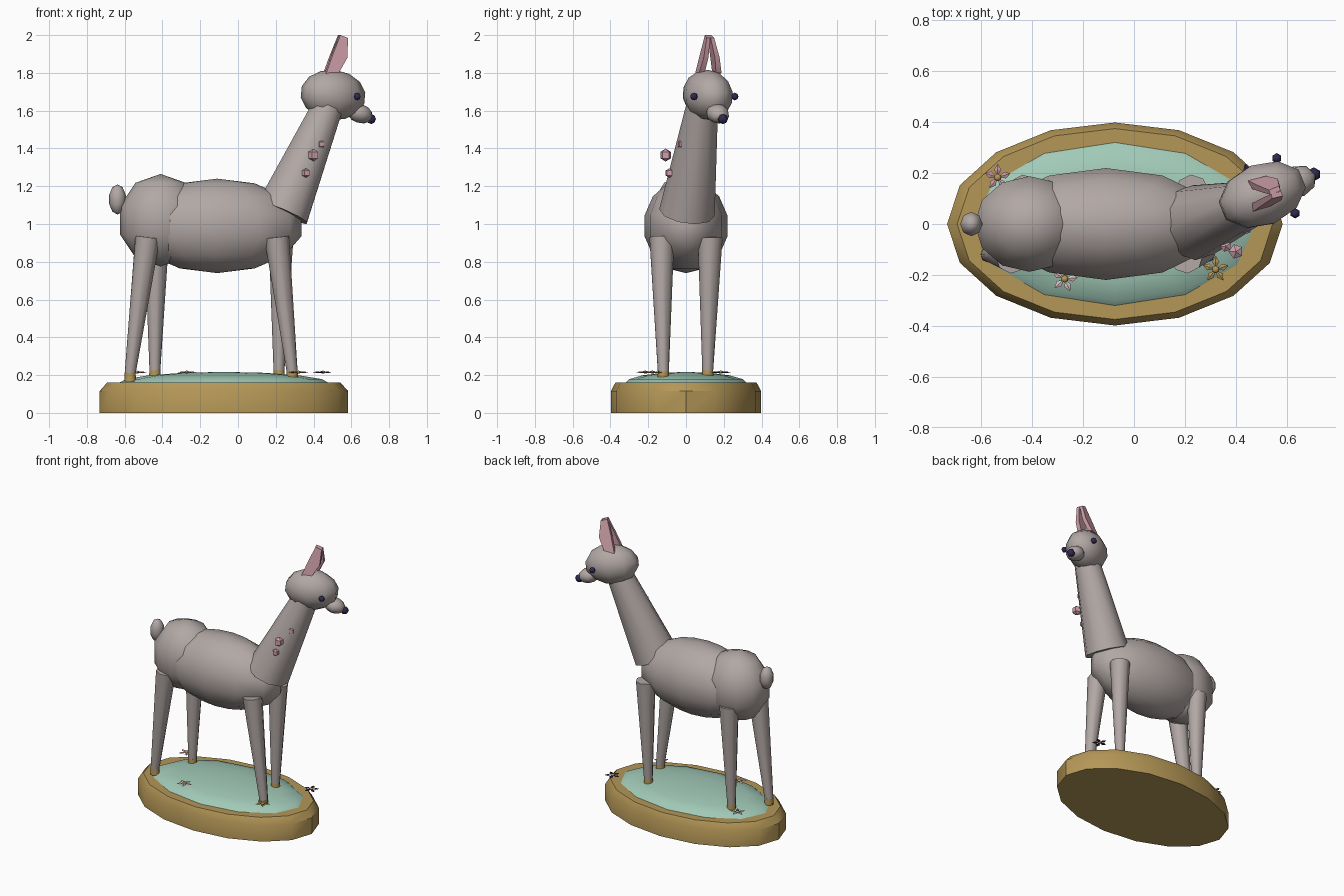
import bpy, bmesh, math
from mathutils import Vector, Matrix

if "Cube" in bpy.data.objects:
    bpy.data.objects.remove(bpy.data.objects["Cube"])

def mat(name, r, g, b):
    m = bpy.data.materials.new(name)
    m.diffuse_color = (r, g, b, 1)
    m.use_nodes = True
    m.node_tree.nodes["Principled BSDF"].inputs["Base Color"].default_value = m.diffuse_color
    return m

GREY = mat("warm_grey", .445, .392, .376)
GOLD = mat("gold", .46, .31, .095)
MINT = mat("mint", .36, .59, .48)
PINK = mat("pink", .62, .35, .40)
PALE = mat("pale_pink", .74, .54, .55)
DARK = mat("dark_purple", .030, .022, .085)

def finish(name, bm, material, angle=60):
    """Turn a bmesh into an object, smooth below the given edge angle."""
    bmesh.ops.recalc_face_normals(bm, faces=bm.faces)
    for f in bm.faces:
        f.smooth = True
    for e in bm.edges:
        e.smooth = e.calc_face_angle(0) < math.radians(angle)
    me = bpy.data.meshes.new(name)
    bm.to_mesh(me)
    bm.free()
    me.materials.append(material)
    ob = bpy.data.objects.new(name, me)
    bpy.context.collection.objects.link(ob)
    return ob

def ball(name, c, size, material, seg=12, rings=7, yaw=0, pitch=0, angle=80):
    bm = bmesh.new()
    bmesh.ops.create_uvsphere(bm, u_segments=seg, v_segments=rings, radius=1)
    m = (Matrix.Translation(c) @ Matrix.Rotation(math.radians(yaw), 4, 'Z')
         @ Matrix.Rotation(math.radians(pitch), 4, 'Y') @ Matrix.Diagonal((*size, 1)))
    bm.transform(m)
    return finish(name, bm, material, angle)

def taper(name, a, b, ra, rb, material, seg=8):
    a, b = Vector(a), Vector(b)
    bm = bmesh.new()
    bmesh.ops.create_cone(bm, cap_ends=True, segments=seg, radius1=ra, radius2=rb,
                          depth=(b - a).length)
    rot = (b - a).to_track_quat('Z', 'Y').to_matrix().to_4x4()
    bm.transform(Matrix.Translation((a + b) / 2) @ rot)
    return finish(name, bm, material)

# Oval plinth with bevelled rim
bm = bmesh.new()
rings = []
for z, s in ((0, 1), (.115, 1), (.16, .94)):
    rings.append([bm.verts.new((-.075 + .658 * s * math.cos(i * math.pi / 8),
                                .398 * s * math.sin(i * math.pi / 8), z)) for i in range(16)])
for lo, hi in zip(rings, rings[1:]):
    for i in range(16):
        j = (i + 1) % 16
        bm.faces.new((lo[i], lo[j], hi[j], hi[i]))
bm.faces.new(rings[0])
bm.faces.new(rings[-1])
finish("plinth", bm, GOLD, 35)

# Grassy dome
ball("mint_mound", (-.075, 0, .155), (.562, .325, .062), MINT, 12, 8)

# Body, rump and tail
ball("body", (-.11, 0, .99), (.457, .225, .25), GREY, 12, 7)
ball("rump", (-.41, 0, 1.02), (.226, .197, .245), GREY, 12, 5)
ball("tail", (-.638, 0, 1.13), (.046, .05, .08), GREY, 8, 5)

# Neck
taper("neck", (.235, .005, 1.06), (.475, .085, 1.62), .148, .085, GREY, 10)

# Head, snout, nose and eyes
ball("head", (.503, .115, 1.683), (.18, .125, .133), GREY, 10, 7, 22, 6)
ball("snout", (.645, .168, 1.585), (.075, .062, .05), GREY, 8, 6, 22, 18)
ball("nose", (.705, .195, 1.556), (.029, .027, .027), DARK, 6, 4)
ball("eye_near", (.632, .042, 1.675), (.02, .02, .02), DARK, 6, 4)
ball("eye_far", (.56, .258, 1.675), (.02, .02, .02), DARK, 6, 4)

# Ears: thin leaves leaning together; outline is (x, z)
leaf = ((.46, 1.79), (.53, 1.80), (.575, 1.88), (.58, 1.985), (.54, 2.0), (.50, 1.9))
for name, y0, y1, dx in (("ear_near", .072, .122, 0), ("ear_far", .165, .137, -.008)):
    bm = bmesh.new()
    for x, z in leaf:
        t = (z - 1.79) / .21
        y = y0 + (y1 - y0) * t + (x - .46 - .09 * t) * .3 - .01
        h = .015 - .006 * t
        for s in (-h, h):
            bm.verts.new((x + dx - s * .3, y + s, z))
    bmesh.ops.convex_hull(bm, input=bm.verts)
    finish(name, bm, PINK, 30)

# Legs with gold hooves: top x, foot x, foot z, side
for name, xt, xb, zb, y in (("hind_leg_near", -.478, -.571, .175, -.12),
                            ("hind_leg_far", -.43, -.44, .19, .115),
                            ("front_leg_near", .205, .287, .18, -.12),
                            ("front_leg_far", .228, .217, .19, .115)):
    top = Vector((xt, math.copysign(.128, y), .93))
    foot = Vector((xb, y, zb + .035))
    taper(name, foot, top, .029, .066, GREY, 8)
    taper(name.replace("leg", "hoof"), (xb, y, zb - .008), foot + Vector((0, 0, .003)),
          .031, .029, GOLD, 8)

# Blossoms on the neck
for i, (c, r) in enumerate((((.40, -.108, 1.365), .034), ((.36, -.088, 1.27), .025),
                            ((.438, -.02, 1.422), .026), ((.40, .128, 1.36), .025))):
    ball(f"neck_blossom_{i + 1}", c, (r, r, r), PINK, 5, 3, 90, 0, 20)

# Five-petal flowers on the mound
def flower(name, x, y, petal, centre, turn):
    z, bm = .215, bmesh.new()
    for k in range(5):
        a = turn + k * math.tau / 5
        d, n = Vector((math.cos(a), math.sin(a), 0)), Vector((-math.sin(a), math.cos(a), 0))
        c = Vector((x, y, z))
        pts = [c + d * .005, c + d * .03 + n * .014, c + d * .053, c + d * .03 - n * .014]
        new = [bm.verts.new(p) for p in pts]
        new += [bm.verts.new(c + d * .028 + Vector((0, 0, s))) for s in (-.005, .005)]
        bmesh.ops.convex_hull(bm, input=new)
    finish(name + "_petals", bm, petal, 20)
    ball(name + "_centre", (x, y, z + .001), (.015, .015, .008), centre, 6, 4)

flower("pink_flower", -.535, .183, PINK, GOLD, .3)
flower("pale_flower", -.272, -.215, PALE, GOLD, .1)
flower("gold_flower", .32, -.178, GOLD, GOLD, .3)
flower("purple_flower", .45, .185, DARK, GOLD, .6)
